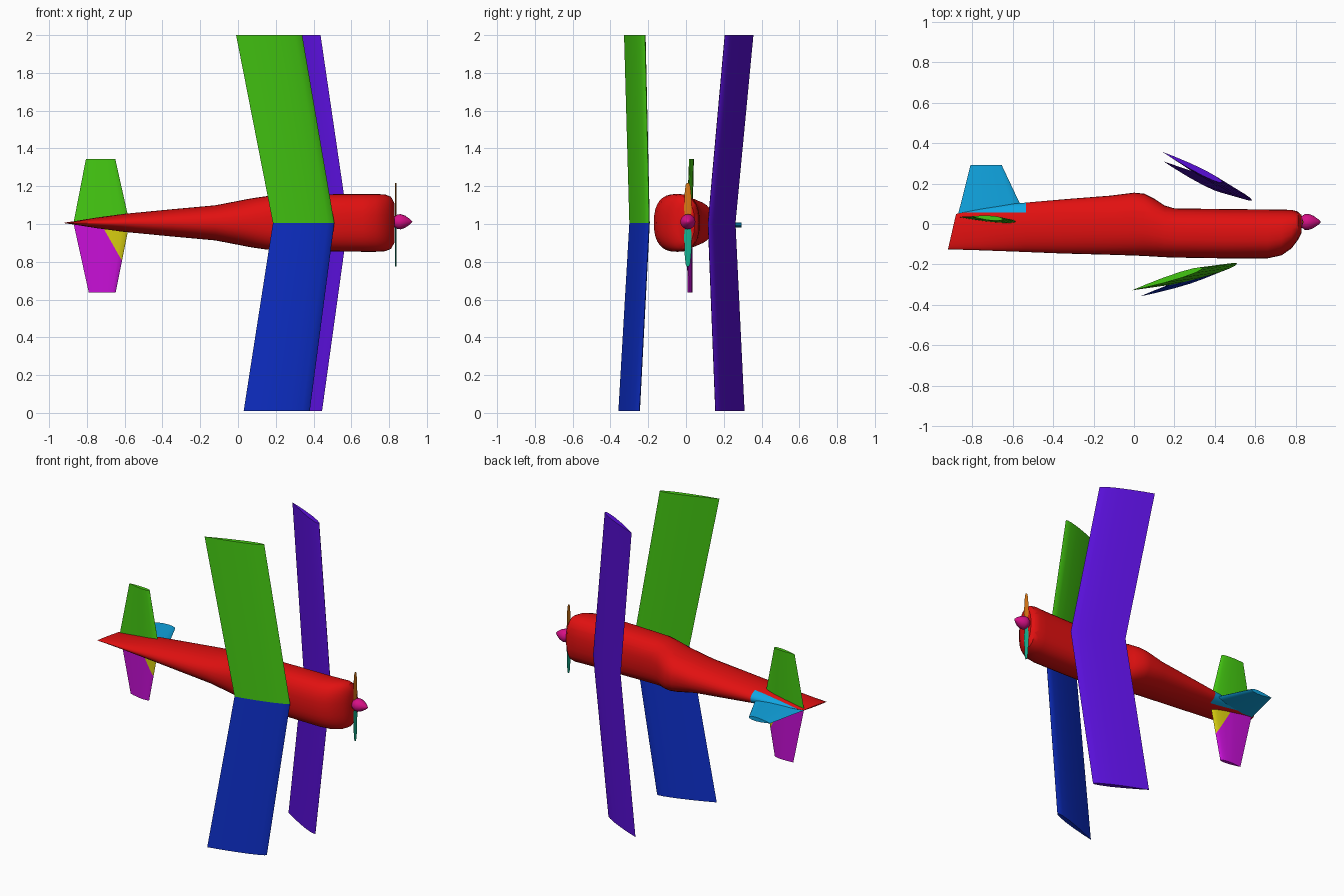
import bpy, bmesh, math
from mathutils import Vector

if "Cube" in bpy.data.objects:
    bpy.data.objects.remove(bpy.data.objects["Cube"])

ZC = 1.006  # height of the fuselage axis


def material(name, rgb):
    m = bpy.data.materials.new(name)
    lin = [((c / 255 + 0.055) / 1.055) ** 2.4 if c > 10 else c / 255 / 12.92 for c in rgb]
    m.diffuse_color = (*lin, 1)
    m.use_nodes = True
    m.node_tree.nodes["Principled BSDF"].inputs["Base Color"].default_value = m.diffuse_color
    return m


RED = material("red", (225, 16, 16))
GREEN = material("green", (68, 200, 18))
BLUE = material("blue", (14, 48, 205))
PURPLE = material("purple", (88, 15, 215))
MAGENTA = material("magenta", (200, 16, 215))
YELLOW = material("yellow", (215, 205, 16))
CYAN = material("cyan", (16, 165, 225))
PINK = material("pink", (215, 16, 135))
ORANGE = material("orange", (220, 120, 20))
TEAL = material("teal", (20, 180, 145))


def cut(bm, co, no):
    geom = bm.verts[:] + bm.edges[:] + bm.faces[:]
    bmesh.ops.bisect_plane(bm, geom=geom, plane_co=co, plane_no=no)


def loft(name, rings, mats, edit=None, angle=35):
    """Skin a list of equal-length point rings and cap both ends."""
    bm = bmesh.new()
    vr = [[bm.verts.new(p) for p in r] for r in rings]
    n = len(vr[0])
    for a, b in zip(vr, vr[1:]):
        for i in range(n):
            j = (i + 1) % n
            bm.faces.new((a[i], a[j], b[j], b[i]))
    bm.faces.new(vr[0])
    bm.faces.new(vr[-1])
    bmesh.ops.recalc_face_normals(bm, faces=bm.faces[:])
    if edit:
        edit(bm)
    me = bpy.data.meshes.new(name)
    bm.to_mesh(me)
    bm.free()
    for m in mats:
        me.materials.append(m)
    ob = bpy.data.objects.new(name, me)
    bpy.context.collection.objects.link(ob)
    bpy.ops.object.select_all(action='DESELECT')
    ob.select_set(True)
    bpy.context.view_layer.objects.active = ob
    bpy.ops.object.shade_smooth_by_angle(angle=math.radians(angle))
    return ob


def airfoil(le, te, thick, axis):
    """Closed symmetric section from leading to trailing edge."""
    le, te = Vector(le), Vector(te)
    d = te - le
    up = d.cross(Vector(axis)).normalized()
    shape = [(0.03, .45), (0.12, .8), (0.3, 1), (0.55, .85), (0.8, .45)]
    top = [le + d * t + up * thick / 2 * h for t, h in shape]
    bot = [le + d * t - up * thick / 2 * h for t, h in reversed(shape)]
    return [le] + top + [te] + bot


def surface(name, sections, thick, mats, axis=(0, 0, 1), edit=None):
    return loft(name, [airfoil(a, b, thick, axis) for a, b in sections], mats, edit)


# Fuselage: x, top y, bottom y, half width, squareness, tail slant
STATIONS = [
    (-0.90, 0.050, -0.125, 0.003, 2.0, 0.04),
    (-0.75, 0.078, -0.130, 0.028, 2.0, 0.02),
    (-0.60, 0.100, -0.136, 0.048, 2.0, 0),
    (-0.35, 0.122, -0.146, 0.072, 2.1, 0),
    (-0.12, 0.140, -0.152, 0.093, 2.2, 0),
    (0.00, 0.155, -0.156, 0.116, 2.3, 0),
    (0.05, 0.150, -0.158, 0.126, 2.3, 0),
    (0.10, 0.125, -0.161, 0.134, 2.4, 0),
    (0.15, 0.092, -0.164, 0.141, 2.4, 0),
    (0.20, 0.077, -0.166, 0.146, 2.5, 0),
    (0.45, 0.074, -0.170, 0.151, 2.5, 0),
    (0.66, 0.072, -0.170, 0.153, 2.5, 0),
    (0.73, 0.071, -0.155, 0.153, 2.5, 0),
    (0.78, 0.070, -0.120, 0.150, 2.5, 0),
    (0.81, 0.062, -0.080, 0.138, 2.5, 0),
    (0.828, 0.045, -0.045, 0.105, 2.4, 0),
]


def body_ring(x, yt, yb, w, e, slant, n=32):
    ring = []
    for i in range(n):
        a = 2 * math.pi * i / n
        c, s = math.cos(a), math.sin(a)
        py = math.copysign(abs(c) ** (2 / e), c)
        pz = math.copysign(abs(s) ** (2 / e), s)
        ring.append((x + slant * py / 2, (yt + yb) / 2 + (yt - yb) / 2 * py, ZC + w * pz))
    return ring


def paint_fin_base(bm):
    cut(bm, (0, 0.058, 0), (0, 1, 0))
    cut(bm, (-0.535, 0, 0), (1, 0, 0))
    for f in bm.faces:
        c = f.calc_center_median()
        f.material_index = int(c.x < -0.535 and c.y > 0.058)


loft("fuselage", [body_ring(*s) for s in STATIONS], [RED, CYAN], paint_fin_base)

# Lower wing halves: swept back from the shared root
low_root = ((0.51, -0.195, 1.005), (0.185, -0.300, 1.005))
surface("lower_wing_left", [low_root, ((0.34, -0.217, 2.0), (-0.01, -0.328, 2.0))], 0.03, [GREEN])
surface("lower_wing_right", [low_root, ((0.38, -0.247, 0.01), (0.03, -0.358, 0.01))], 0.03, [BLUE])

# Upper wing: one swept piece
surface("upper_wing", [((0.437, 0.206, 2.0), (0.14, 0.357, 2.0)),
                       ((0.583, 0.117, 1.005), (0.285, 0.262, 1.005)),
                       ((0.445, 0.156, 0.01), (0.145, 0.31, 0.01))], 0.03, [PURPLE])

# Tailplane halves
surface("tailplane_left", [((-0.575, 0.01, 1.01), (-0.87, 0.035, 1.01)),
                           ((-0.65, 0.024, 1.345), (-0.805, 0.038, 1.345))], 0.024, [GREEN])


def paint_corner(bm):
    no = Vector((0.141, 0, 0.08))  # diagonal edge of the corner patch
    co = Vector((-0.70, 0, 0.956))
    cut(bm, co, no)
    for f in bm.faces:
        f.material_index = int((f.calc_center_median() - co).dot(no) > 0)


surface("tailplane_right", [((-0.575, 0.01, 1.0), (-0.87, 0.035, 1.0)),
                            ((-0.648, 0.016, 0.637), (-0.79, 0.03, 0.637))], 0.024,
        [MAGENTA, YELLOW], edit=paint_corner)

# Tail fin
surface("tail_fin", [((-0.545, 0.06, 1.0), (-0.872, 0.04, 1.0)),
                     ((-0.655, 0.293, 0.995), (-0.808, 0.293, 0.995))], 0.026, [CYAN], axis=(0, 1, 0))

# Spinner: revolved pointed cap
HUB_Y, HUB_Z = 0.01, 1.012
loft("spinner", [[(x, HUB_Y + r * math.cos(a), HUB_Z + r * math.sin(a))
                  for a in (2 * math.pi * i / 16 for i in range(16))]
                 for x, r in [(0.80, .024), (0.832, .03), (0.845, .039), (0.862, .04),
                              (0.885, .032), (0.91, .015), (0.923, .002)]], [PINK], angle=50)

# Propeller blades: thin tapered plates mirrored about the hub
for name, side, length, mat in (("propeller_blade_upper", 1, 0.205, ORANGE),
                                ("propeller_blade_lower", -1, 0.237, TEAL)):
    rings = []
    for t, w in ((0.0, .012), (0.3, .02), (0.7, .018), (0.95, .012), (1.0, .006)):
        z = HUB_Z + side * length * t
        rings.append([(0.834 + dx, HUB_Y + dy, z)
                      for dx, dy in ((0.004, 0), (0, w), (-0.004, 0), (0, -w))])
    loft(name, rings, [mat])
